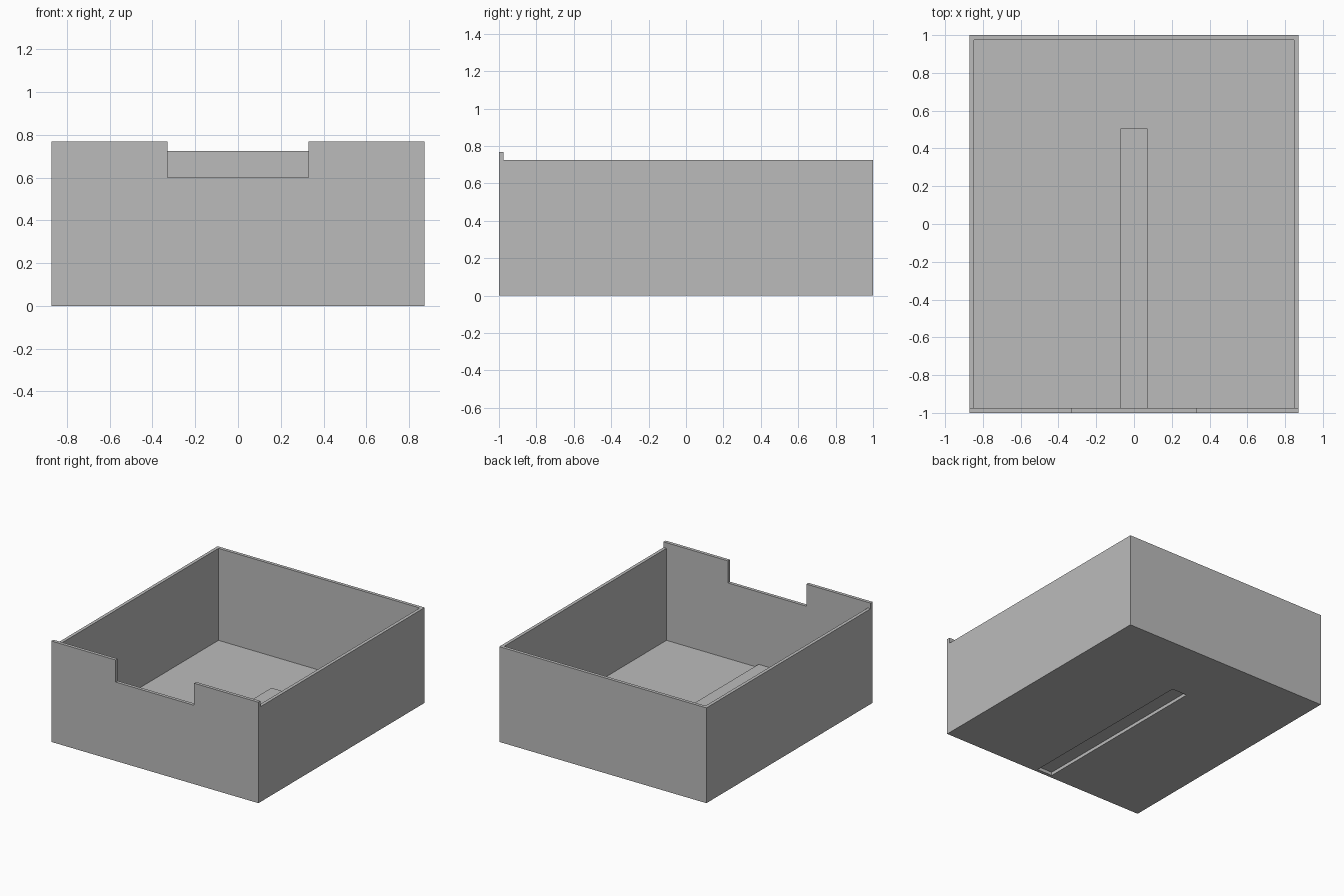
import bpy
from mathutils import Vector

cube = bpy.data.objects.get("Cube")
if cube:
    bpy.data.objects.remove(cube, do_unlink=True)

# Main dimensions
HALF_X, HALF_Y = 0.872, 1.0
WALL = 0.025
RIM, FRONT_TOP = 0.725, 0.768
NOTCH_HALF, NOTCH_Z = 0.33, 0.6
RIDGE_HALF, RIDGE_END = 0.072, 0.505
LIP = 0.008

grey = bpy.data.materials.new("plain grey")
grey.use_nodes = True
colour = (0.5, 0.5, 0.5, 1)
grey.diffuse_color = colour
grey.node_tree.nodes["Principled BSDF"].inputs["Base Color"].default_value = colour


def block(name, low, high):
    """Box spanning two opposite corners."""
    low, high = Vector(low), Vector(high)
    bpy.ops.mesh.primitive_cube_add(size=1)
    obj = bpy.context.object
    obj.name = name
    for v in obj.data.vertices:
        v.co = [(a + b) / 2 + c * (b - a) for a, b, c in zip(low, high, v.co)]
    obj.data.materials.append(grey)
    return obj


def combine(target, tool, operation):
    """Apply a boolean and discard the tool."""
    tool.hide_render = True
    mod = target.modifiers.new(tool.name, 'BOOLEAN')
    mod.operation = operation
    mod.solver = 'EXACT'
    mod.object = tool
    bpy.context.view_layer.objects.active = target
    bpy.ops.object.modifier_apply(modifier=mod.name)
    bpy.data.objects.remove(tool, do_unlink=True)


# Open tray with a taller front wall
tray = block("tray", (-HALF_X, -HALF_Y, 0), (HALF_X, HALF_Y, FRONT_TOP))
inner_x, inner_y = HALF_X - WALL, HALF_Y - WALL
combine(tray, block("cavity", (-inner_x, -inner_y, WALL), (inner_x, inner_y, 1)), 'DIFFERENCE')
combine(tray, block("low_rim", (-1, -inner_y, RIM), (1, 2, 1)), 'DIFFERENCE')

# Finger notch in the front wall
combine(tray, block("notch", (-NOTCH_HALF, -2, NOTCH_Z), (NOTCH_HALF, -0.9, 1)), 'DIFFERENCE')

# Raised floor channel, hollow underneath
combine(tray, block("ridge", (-RIDGE_HALF, -inner_y - LIP, WALL / 2),
                    (RIDGE_HALF, RIDGE_END, 2 * WALL)), 'UNION')
combine(tray, block("groove", (LIP - RIDGE_HALF, -inner_y, -1),
                    (RIDGE_HALF - LIP, RIDGE_END - LIP, WALL)), 'DIFFERENCE')
